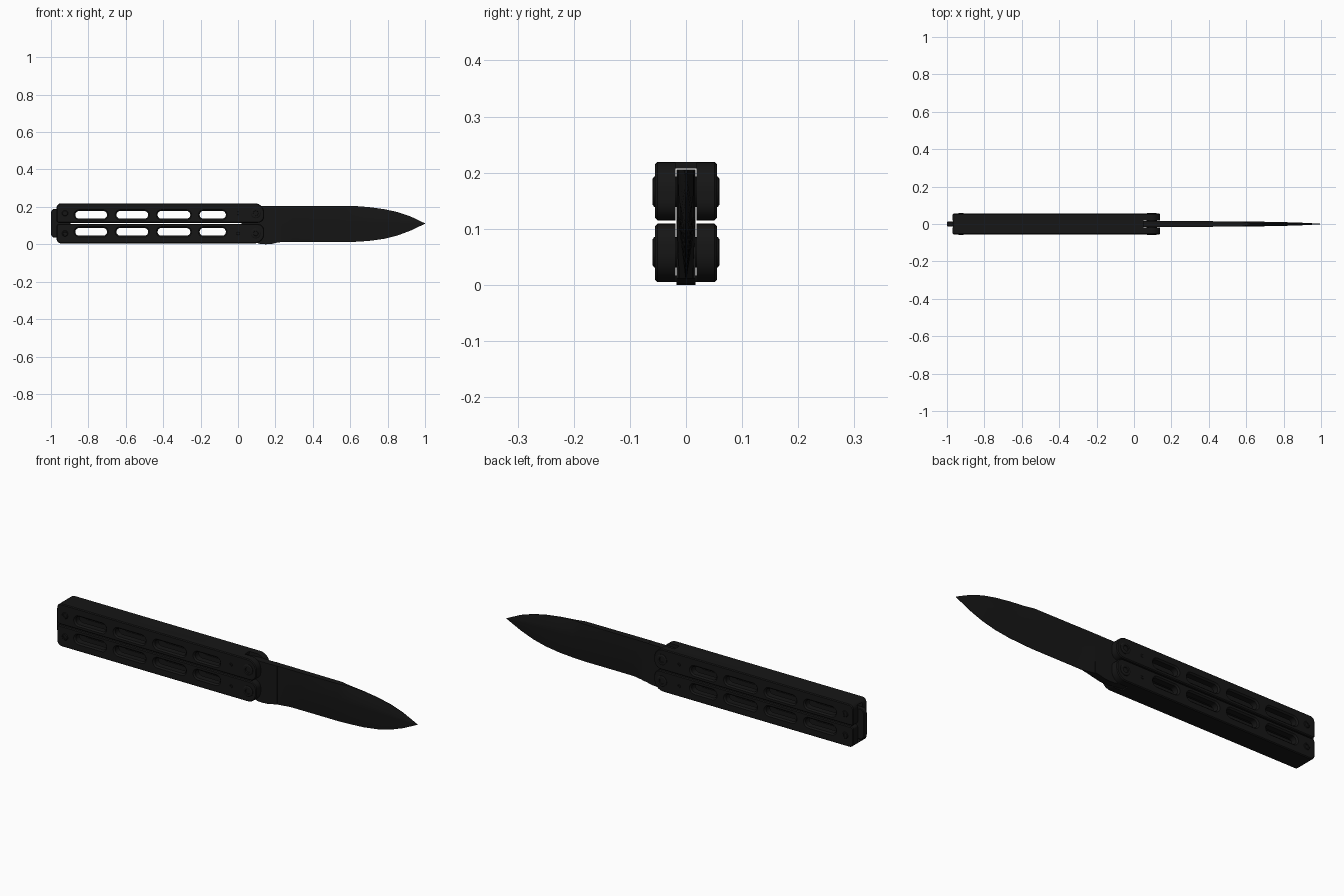
import bpy, bmesh
from math import sin, cos, pi

if "Cube" in bpy.data.objects:
    bpy.data.objects.remove(bpy.data.objects["Cube"])

MID = 0.112  # height of the gap between the two handles

black = bpy.data.materials.new("black_metal")
black.diffuse_color = (0.008, 0.008, 0.008, 1)
black.use_nodes = True
black.node_tree.nodes["Principled BSDF"].inputs["Base Color"].default_value = black.diffuse_color


def add_loft(bm, rings):
    """Skin a list of equal-length point rings and cap both ends."""
    rows = [[bm.verts.new(p) for p in ring] for ring in rings]
    for a, b in zip(rows, rows[1:]):
        n = len(a)
        for i in range(n):
            j = (i + 1) % n
            bm.faces.new((a[i], a[j], b[j], b[i]))
    bm.faces.new(rows[0][::-1])
    bm.faces.new(rows[-1])


def make(name, lofts, flip=False):
    """One object from several lofts; flip mirrors it to the other handle."""
    bm = bmesh.new()
    for rings in lofts:
        add_loft(bm, rings)
    if flip:
        for v in bm.verts:
            v.co.z = 2 * MID - v.co.z
    bmesh.ops.recalc_face_normals(bm, faces=bm.faces[:])
    mesh = bpy.data.meshes.new(name)
    bm.to_mesh(mesh)
    bm.free()
    mesh.materials.append(black)
    ob = bpy.data.objects.new(name, mesh)
    bpy.context.collection.objects.link(ob)
    return ob


def activate(ob):
    bpy.ops.object.select_all(action='DESELECT')
    ob.select_set(True)
    bpy.context.view_layer.objects.active = ob


def smooth(ob):
    activate(ob)
    bpy.ops.object.shade_smooth_by_angle(angle=0.5)


def cut(ob, cutter):
    cutter.hide_render = True
    mod = ob.modifiers.new("cut", 'BOOLEAN')
    mod.operation, mod.solver, mod.object = 'DIFFERENCE', 'EXACT', cutter
    activate(ob)
    bpy.ops.object.modifier_apply(modifier=mod.name)
    bpy.data.objects.remove(cutter)


def rounded(y, x0, x1, z0, z1, radii, grow=0.0, steps=8):
    """Rounded rectangle in the xz plane; radii: low-right, high-right, high-left, low-left."""
    pts = []
    corners = ((x1, z0, -1, 1, -90), (x1, z1, -1, -1, 0), (x0, z1, 1, -1, 90), (x0, z0, 1, 1, 180))
    for (cx, cz, sx, sz, a0), r in zip(corners, radii):
        for i in range(steps + 1):
            a = (a0 + 90 * i / steps) * pi / 180
            pts.append((cx + sx * r + (r + grow) * cos(a), y, cz + sz * r + (r + grow) * sin(a)))
    return pts


def disc(y, x, z, r, n=32):
    return [(x + r * cos(2 * pi * i / n), y, z + r * sin(2 * pi * i / n)) for i in range(n)]


def prism(outline, half):
    return [[(x, y, z) for x, z in outline] for y in (-half, half)]


def screw(x, z, r, h):
    """Through pin with domed heads and a socket on each side."""
    side = [(h - 0.005, 0.45), (h, 0.5), (h, 0.82), (h - 0.003, 1.0)]
    rows = [(-y, k) for y, k in side] + [(y, k) for y, k in side[::-1]]
    return [disc(y, x, z, r * k) for y, k in rows]


# Handles: chamfered channels with slots, open toward each other
slots = [(-0.87, -0.70), (-0.65, -0.48), (-0.43, -0.255), (-0.205, -0.065)]
channel = [(-1.1, 0.1), (0.2, 0.1), (0.2, 0.23), (0.05, 0.23), (0.05, 0.207), (-1.1, 0.207)]
for side, flip in (("upper", False), ("lower", True)):
    body = [rounded(y, -0.97, 0.14, 0.115, 0.219, (0.035, 0.05, 0.024, 0.012), g)
            for y, g in ((-0.055, -0.004), (-0.051, 0), (0.051, 0), (0.055, -0.004))]
    handle = make(side + "_handle", [body], flip)
    cut(handle, make("channel_cutter", [prism(channel, 0.0185)], flip))
    holes = [[rounded(y, a, b, 0.137, 0.178, (0.0204,) * 4, g)
              for y, g in ((-0.056, 0.008), (-0.048, 0), (0.048, 0), (0.056, 0.008))]
             for a, b in slots]
    cut(handle, make("slot_cutter", holes, flip))
    smooth(handle)

    # Pivot screw, rear screw and small stop pin
    smooth(make(side + "_pivot_screw", [screw(0.095, 0.166, 0.027, 0.06)], flip))
    smooth(make(side + "_rear_screw", [screw(-0.925, 0.166, 0.016, 0.058)], flip))
    smooth(make(side + "_stop_pin", [screw(0.0, 0.166, 0.009, 0.0565)], flip))

# Latch between the handle ends
smooth(make("latch", [[rounded(y, -1.0, -0.895, 0.035, 0.19, (0.015, 0.015, 0.022, 0.022), g)
                       for y, g in ((-0.013, -0.003), (-0.01, 0), (0.01, 0), (0.013, -0.003))]]))

# Blade tang with a small kick at the bottom
tang = [(0.02, 0.03), (0.035, 0.012), (0.10, 0.008), (0.12, 0.001), (0.15, 0.0), (0.18, 0.002),
        (0.205, 0.008), (0.23, 0.012), (0.23, 0.205), (0.10, 0.205), (0.04, 0.2), (0.02, 0.18)]
smooth(make("tang", [prism(tang, 0.017)]))

# Blade: x, top, upper ridge, lower ridge, edge, half-thickness at top, middle, edge
stations = [
    (0.20, 0.206, 0.190, 0.095, 0.011, 0.0165, 0.0165, 0.0165),
    (0.24, 0.206, 0.190, 0.100, 0.011, 0.0160, 0.0160, 0.0120),
    (0.29, 0.206, 0.190, 0.110, 0.011, 0.0160, 0.0160, 0.0015),
    (0.36, 0.206, 0.190, 0.120, 0.011, 0.0150, 0.0150, 0.0010),
    (0.57, 0.206, 0.185, 0.120, 0.011, 0.0140, 0.0140, 0.0010),
    (0.62, 0.205, 0.160, 0.120, 0.013, 0.0040, 0.0130, 0.0010),
    (0.70, 0.199, 0.150, 0.119, 0.018, 0.0020, 0.0120, 0.0010),
    (0.78, 0.188, 0.142, 0.117, 0.029, 0.0015, 0.0105, 0.0010),
    (0.85, 0.173, 0.134, 0.115, 0.046, 0.0015, 0.0085, 0.0010),
    (0.92, 0.150, 0.124, 0.113, 0.072, 0.0010, 0.0060, 0.0010),
    (1.00, 0.112, 0.1115, 0.1105, 0.110, 0.0005, 0.0010, 0.0005),
]
smooth(make("blade", [[
    [(x, tt, zt), (x, tm, zu), (x, tm, zl), (x, te, zb),
     (x, -te, zb), (x, -tm, zl), (x, -tm, zu), (x, -tt, zt)]
    for x, zt, zu, zl, zb, tt, tm, te in stations]]))
